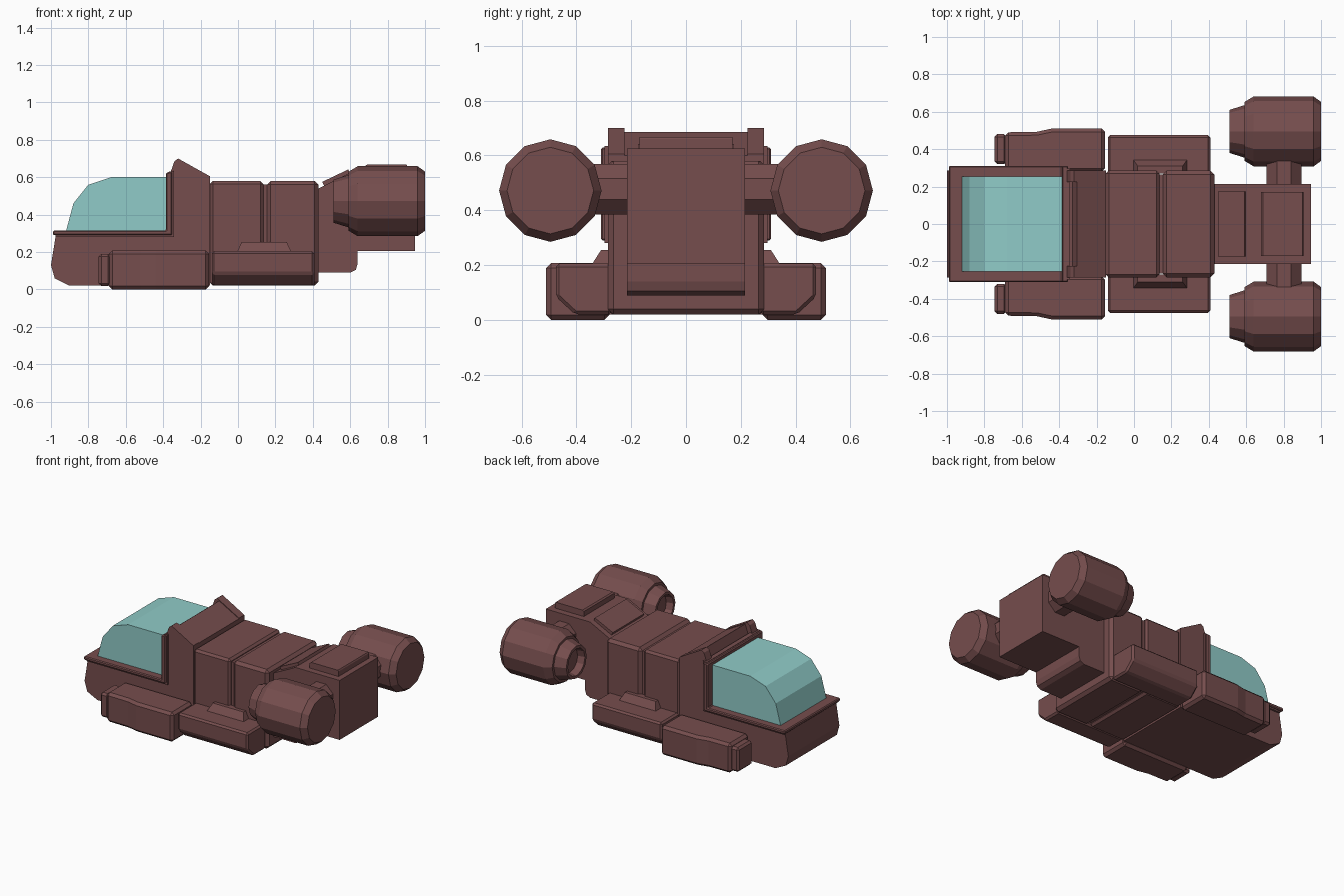
import bpy, bmesh, math
from mathutils import Vector

if "Cube" in bpy.data.objects:
    bpy.data.objects.remove(bpy.data.objects["Cube"])


def material(name, rgb):
    m = bpy.data.materials.new(name)
    m.diffuse_color = (*rgb, 1)
    m.use_nodes = True
    m.node_tree.nodes["Principled BSDF"].inputs["Base Color"].default_value = m.diffuse_color
    return m


BROWN = material("brown_hull", (0.18, 0.075, 0.075))
TEAL = material("teal_glass", (0.28, 0.60, 0.58))


def finish(name, bm, mat=BROWN, mirror=False, bevel=0):
    bmesh.ops.recalc_face_normals(bm, faces=bm.faces[:])
    me = bpy.data.meshes.new(name)
    bm.to_mesh(me)
    bm.free()
    me.materials.append(mat)
    ob = bpy.data.objects.new(name, me)
    bpy.context.collection.objects.link(ob)
    if bevel:
        b = ob.modifiers.new("bevel", 'BEVEL')
        b.width, b.segments = bevel, 1
        b.limit_method, b.angle_limit = 'ANGLE', math.radians(40)
    if mirror:
        m = ob.modifiers.new("mirror", 'MIRROR')
        m.use_axis = (False, True, False)
    return ob


def prism(name, pts, a, b, axis='y', **kw):
    """Extrude a 2D profile from a to b along an axis."""
    place = {'x': lambda p, t: (t, p[0], p[1]),
             'y': lambda p, t: (p[0], t, p[1]),
             'z': lambda p, t: (p[0], p[1], t)}[axis]
    bm = bmesh.new()
    face = bm.faces.new([bm.verts.new(place(p, a)) for p in pts])
    ext = bmesh.ops.extrude_face_region(bm, geom=[face])
    vs = [g for g in ext['geom'] if isinstance(g, bmesh.types.BMVert)]
    bmesh.ops.translate(bm, verts=vs, vec=Vector(place((0, 0), b - a)))
    return finish(name, bm, **kw)


def box(name, x0, x1, y0, y1, z0, z1, **kw):
    return prism(name, [(x0, z0), (x1, z0), (x1, z1), (x0, z1)], y0, y1, **kw)


# Cockpit: lower hull with raised rear bulkhead
prism("cockpit_hull", [(-1, 0.13), (-0.98, 0.06), (-0.9, 0.02), (-0.15, 0.02),
      (-0.15, 0.60), (-0.355, 0.62), (-0.355, 0.285), (-0.975, 0.285)], -0.285, 0.285)
prism("canopy_rim", [(-0.99, 0.29), (-0.352, 0.29), (-0.352, 0.63), (-0.385, 0.625),
      (-0.385, 0.315), (-0.99, 0.315)], -0.31, 0.31, bevel=0.006)
prism("canopy_rim_seal", [(-0.975, 0.28), (-0.343, 0.28), (-0.343, 0.635), (-0.37, 0.63),
      (-0.37, 0.30), (-0.975, 0.30)], -0.298, 0.298)
prism("canopy", [(-0.92, 0.31), (-0.88, 0.46), (-0.80, 0.56), (-0.68, 0.60),
      (-0.38, 0.60), (-0.38, 0.31)], -0.255, 0.255, mat=TEAL)

# Roof fairing behind the canopy, with a horn on each side
prism("roof_fairing", [(-0.335, 0.60), (-0.305, 0.685), (-0.15, 0.60), (-0.15, 0.57),
      (-0.33, 0.57)], -0.24, 0.24)
prism("fairing_horn", [(-0.365, 0.615), (-0.34, 0.685), (-0.32, 0.70), (-0.15, 0.605),
      (-0.15, 0.57), (-0.34, 0.57)], 0.225, 0.285, mirror=True)

# Mid body segments with a recessed joint between them
box("front_body_segment", -0.15, 0.135, -0.285, 0.285, 0.02, 0.58, bevel=0.015)
box("body_joint", 0.10, 0.19, -0.265, 0.265, 0.04, 0.56)
box("rear_body_segment", 0.155, 0.43, -0.285, 0.285, 0.02, 0.58, bevel=0.02)

# Tail
prism("tail", [(0.42, 0.09), (0.60, 0.09), (0.63, 0.105), (0.64, 0.14), (0.64, 0.205),
      (0.945, 0.205), (0.945, 0.625), (0.60, 0.625), (0.43, 0.54)], -0.215, 0.215)
prism("tail_slope_panel", [(0.465, 0.545), (0.45, 0.575), (0.59, 0.642), (0.602, 0.61)],
      -0.175, 0.175)
prism("tail_top_panel", [(0.68, 0.61), (0.905, 0.61), (0.905, 0.66), (0.90, 0.668),
      (0.69, 0.668), (0.68, 0.66)], -0.17, 0.17)

# Engines: a lathed profile with a recessed intake
bm = bmesh.new()
C = Vector((0, 0.495, 0.472))
profile = [(0.56, 0), (0.56, 0.085), (0.51, 0.095), (0.51, 0.115), (0.59, 0.14),
           (0.59, 0.157), (0.64, 0.187), (0.96, 0.187), (1.0, 0.158), (1.0, 0)]
vs = [bm.verts.new(C + Vector((x, 0, r))) for x, r in profile]
es = [bm.edges.new(p) for p in zip(vs, vs[1:])]
bmesh.ops.spin(bm, geom=vs + es, cent=C, axis=(1, 0, 0), angle=2 * math.pi, steps=12)
bmesh.ops.remove_doubles(bm, verts=bm.verts[:], dist=1e-4)
finish("engine", bm, mirror=True)

# Engine struts
octagon = [(0.802 + 0.1 * math.cos(math.pi * (i + .5) / 4),
            0.477 + 0.1 * math.sin(math.pi * (i + .5) / 4)) for i in range(8)]
prism("engine_strut", octagon, 0.20, 0.40, mirror=True)

# Side pods
prism("front_pod", [(-0.69, 0.28), (-0.155, 0.28), (-0.155, 0.51), (-0.44, 0.51),
      (-0.52, 0.493), (-0.69, 0.49)], 0.0, 0.208, axis='z', mirror=True, bevel=0.018)
box("front_pod_nose", -0.745, -0.68, 0.32, 0.48, 0.018, 0.19, mirror=True, bevel=0.014)
prism("rear_pod", [(0.27, 0.02), (0.405, 0.02), (0.475, 0.085), (0.475, 0.205), (0.27, 0.205)],
      -0.14, 0.408, axis='x', mirror=True, bevel=0.012)

# Tapered block on top of each rear pod
bm = bmesh.new()
low = [bm.verts.new(p) for p in [(-0.005, 0.27, 0.2), (0.285, 0.27, 0.2),
                                 (0.285, 0.345, 0.2), (-0.005, 0.345, 0.2)]]
top = [bm.verts.new(p) for p in [(0.02, 0.27, 0.255), (0.26, 0.27, 0.255),
                                 (0.26, 0.31, 0.255), (0.02, 0.31, 0.255)]]
bm.faces.new(low)
bm.faces.new(top)
for i in range(4):
    j = (i + 1) % 4
    bm.faces.new([low[i], low[j], top[j], top[i]])
finish("rear_pod_block", bm, mirror=True)
